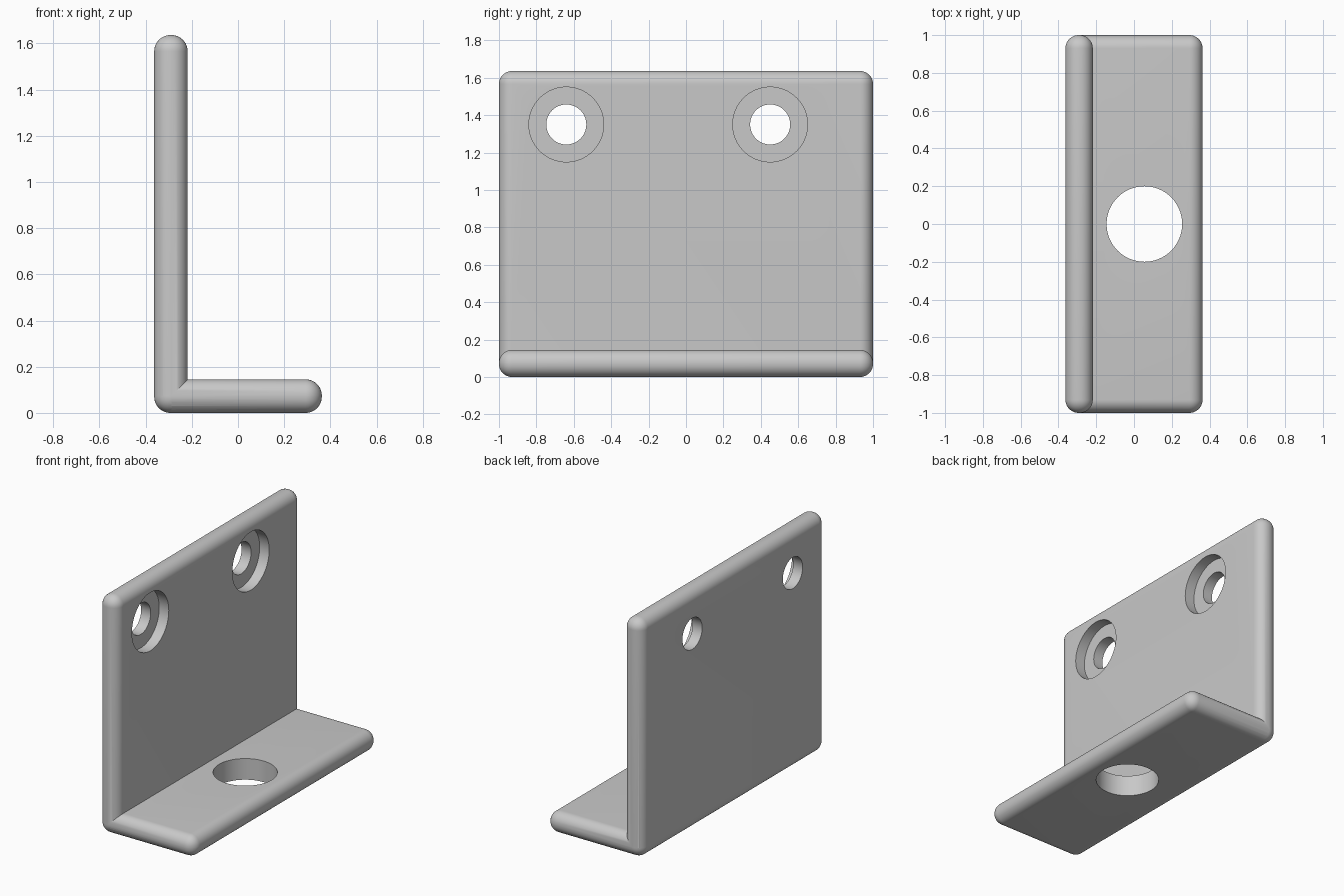
import bpy, bmesh, math
from mathutils import Matrix, Vector

if "Cube" in bpy.data.objects:
    bpy.data.objects.remove(bpy.data.objects["Cube"])

T = 0.145        # plate thickness
R = 0.07         # edge rounding
HX, H = 0.363, 1.636

grey = bpy.data.materials.new("plain grey")
grey.diffuse_color = (0.58, 0.58, 0.58, 1)
grey.use_nodes = True
grey.node_tree.nodes["Principled BSDF"].inputs["Base Color"].default_value = grey.diffuse_color


def make_object(name, bm):
    mesh = bpy.data.meshes.new(name)
    bm.to_mesh(mesh)
    bm.free()
    mesh.materials.append(grey)
    obj = bpy.data.objects.new(name, mesh)
    bpy.context.collection.objects.link(obj)
    return obj


def rounded_plate(name, lo, hi):
    lo, hi = Vector(lo), Vector(hi)
    bm = bmesh.new()
    bmesh.ops.create_cube(bm, size=1, matrix=Matrix.Translation((lo + hi) / 2)
                          @ Matrix.Diagonal((*(hi - lo), 1)))
    bmesh.ops.bevel(bm, geom=bm.edges[:], offset=R, segments=10,
                    profile=0.5, affect='EDGES')
    return make_object(name, bm)


def hole_cutter(name, centre, radius, depth, axis):
    bm = bmesh.new()
    turn = Matrix.Rotation(math.pi / 2, 4, 'Y') if axis == 'X' else Matrix()
    bmesh.ops.create_cone(bm, cap_ends=True, segments=64, radius1=radius,
                          radius2=radius, depth=depth,
                          matrix=Matrix.Translation(centre) @ turn)
    obj = make_object(name, bm)
    obj.hide_render = True
    return obj


def boolean(obj, other, operation):
    mod = obj.modifiers.new(other.name, 'BOOLEAN')
    mod.operation, mod.solver, mod.object = operation, 'EXACT', other
    bpy.context.view_layer.objects.active = obj
    bpy.ops.object.modifier_apply(modifier=mod.name)
    bpy.data.objects.remove(other)


# Upright wall plate joined to the foot plate
bracket = rounded_plate("angle_bracket", (-HX, -1, 0), (-HX + T, 1, H))
foot = rounded_plate("foot_plate", (-HX, -1, 0), (HX, 1, T))
boolean(bracket, foot, 'UNION')

# Counterbored screw holes in the wall plate
inner = -HX + T
for y in (-0.64, 0.45):
    boolean(bracket, hole_cutter("screw_hole", (inner, y, 1.35), 0.107, 0.6, 'X'), 'DIFFERENCE')
    boolean(bracket, hole_cutter("counterbore", (inner, y, 1.35), 0.2, T, 'X'), 'DIFFERENCE')

# Large hole through the foot
boolean(bracket, hole_cutter("foot_hole", (0.055, 0, T / 2), 0.2, 0.6, 'Z'), 'DIFFERENCE')

# Smooth rounded edges, crisp hole rims
bpy.ops.object.select_all(action='DESELECT')
bracket.select_set(True)
bpy.context.view_layer.objects.active = bracket
bpy.ops.object.shade_smooth_by_angle(angle=math.radians(30))
